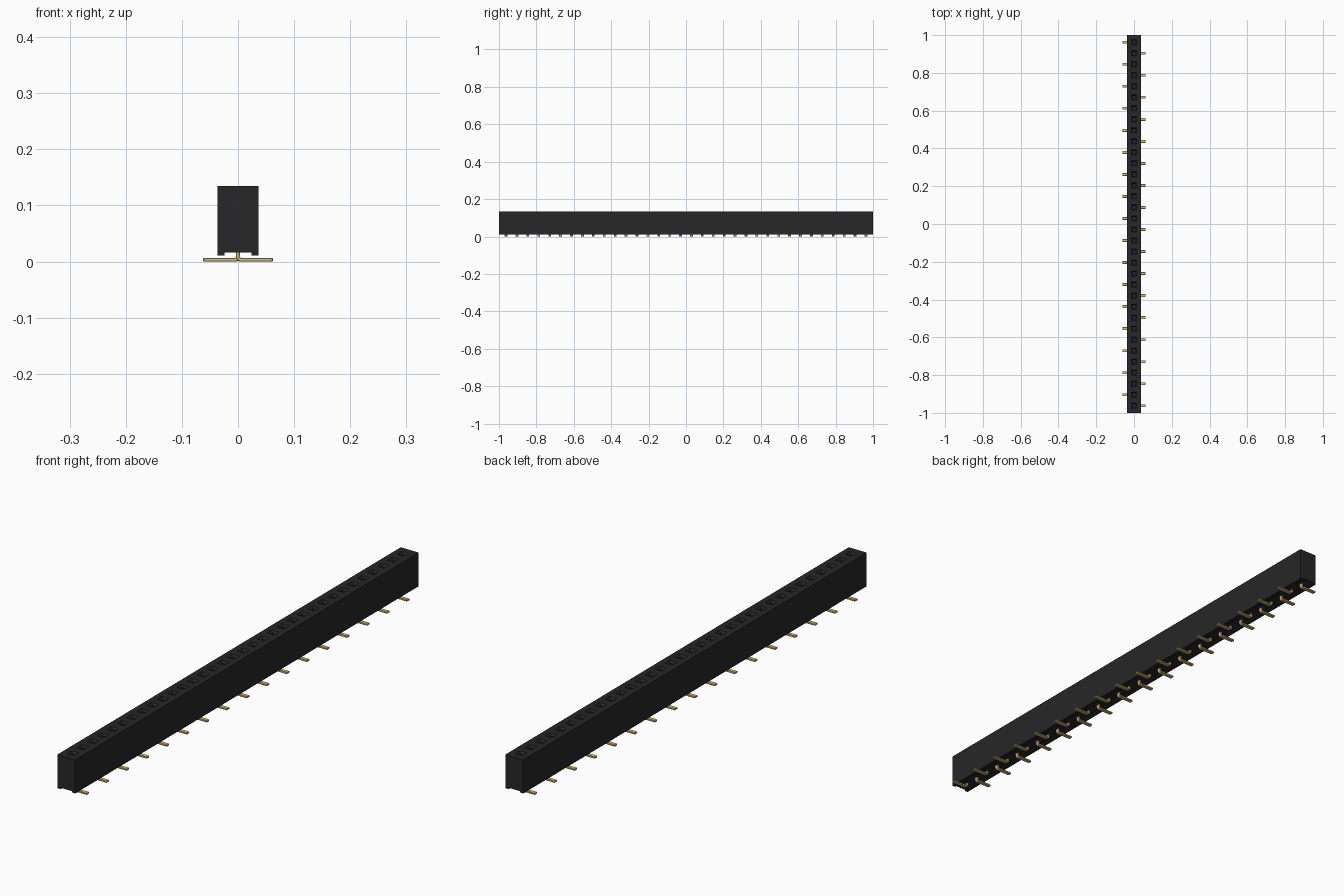
import bpy, bmesh, math

if "Cube" in bpy.data.objects:
    bpy.data.objects.remove(bpy.data.objects["Cube"], do_unlink=True)

PINS, PITCH = 34, 0.0583
HALF_W, TOP, FOOT, RECESS = 0.0365, 0.135, 0.011, 0.016
pin_y = [(i - (PINS - 1) / 2) * PITCH for i in range(PINS)]


def material(name, color):
    m = bpy.data.materials.new(name)
    m.use_nodes = True
    m.diffuse_color = (*color, 1)
    m.node_tree.nodes["Principled BSDF"].inputs["Base Color"].default_value = (*color, 1)
    return m


def make_object(name, bm, mat):
    bmesh.ops.recalc_face_normals(bm, faces=bm.faces)
    mesh = bpy.data.meshes.new(name)
    bm.to_mesh(mesh)
    bm.free()
    mesh.materials.append(mat)
    obj = bpy.data.objects.new(name, mesh)
    bpy.context.collection.objects.link(obj)
    return obj


black = material("black plastic", (0.02, 0.02, 0.02))
gold = material("gold plating", (0.70, 0.50, 0.21))

# Housing: a channel-bottomed profile swept through one cell per pin
bm = bmesh.new()
w, s = HALF_W, 0.024
profile = [(-w, FOOT), (-s, FOOT), (-s, RECESS), (s, RECESS),
           (s, FOOT), (w, FOOT), (w, TOP), (-w, TOP)]
stations = [-1] + [y + PITCH / 2 for y in pin_y[:-1]] + [1]
rings = [[bm.verts.new((x, y, z)) for x, z in profile] for y in stations]
n = len(profile)
top_faces = []
for a, b in zip(rings, rings[1:]):
    for k in range(n):
        j = (k + 1) % n
        f = bm.faces.new((a[k], a[j], b[j], b[k]))
        if k == n - 2:
            top_faces.append(f)
bm.faces.new(rings[0])
bm.faces.new(rings[-1])
bmesh.ops.recalc_face_normals(bm, faces=bm.faces)

# Sockets: square mouth, tapered lead-in, then a deep shaft
for face, yc in zip(top_faces, pin_y):
    for half, z in ((0.0145, TOP), (0.0085, TOP - 0.008), (0.0085, 0.04)):
        bmesh.ops.inset_individual(bm, faces=[face], thickness=0.004)
        mid = face.calc_center_median()
        for v in face.verts:
            v.co = (math.copysign(half, v.co.x - mid.x),
                    yc + math.copysign(half, v.co.y - mid.y), z)
make_object("housing", bm, black)

# Pins: bent flat strips whose feet alternate left and right
T, R, REACH, PIN_W = 0.0065, 0.008, 0.062, 0.0145
outline = [(REACH, 0), (REACH, T), (T / 2 + R - T, T), (T / 2, R),
           (T / 2, 0.03), (-T / 2, 0.03)]
for step in range(5):
    t = math.pi + step * math.pi / 8
    outline.append((-T / 2 + R + R * math.cos(t), R + R * math.sin(t)))

bm = bmesh.new()
for i, yc in enumerate(pin_y):
    side = 1 if i % 2 == 0 else -1
    near, far = ([bm.verts.new((side * x, yc + d, z)) for x, z in outline]
                 for d in (-PIN_W / 2, PIN_W / 2))
    bm.faces.new(near)
    bm.faces.new(far)
    for k in range(len(outline)):
        j = (k + 1) % len(outline)
        bm.faces.new((near[k], near[j], far[j], far[k]))
pins = make_object("contact_pins", bm, gold)
bevel = pins.modifiers.new("soft edges", "BEVEL")
bevel.width = 0.001
bevel.segments = 1
bevel.limit_method = 'ANGLE'
bevel.angle_limit = math.radians(40)
